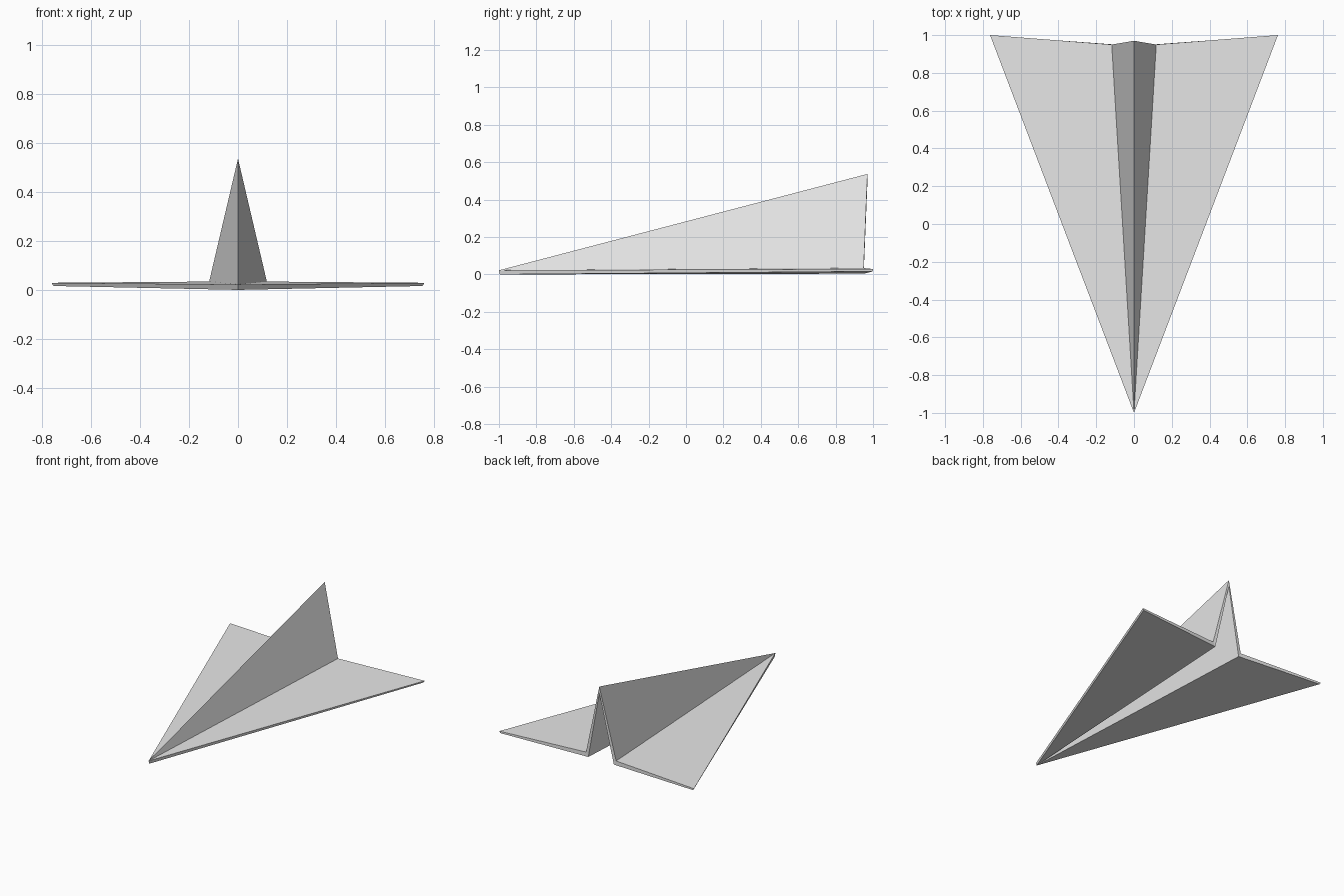
import bpy

cube = bpy.data.objects.get("Cube")
if cube:
    bpy.data.objects.remove(cube, do_unlink=True)

# Plain paper colour
paper = bpy.data.materials.new("paper_grey")
paper.use_nodes = True
colour = (0.8, 0.8, 0.8, 1)
paper.diffuse_color = colour
paper.node_tree.nodes["Principled BSDF"].inputs["Base Color"].default_value = colour

# Half of the folded sheet: nose, wing tip, fold root, keel apex
upper = [(0, -1, 0.022), (0.762, 1, 0.029), (0.118, 0.95, 0.034), (0, 0.97, 0.537)]
lower = [(0, -0.995, 0), (0.755, 0.998, 0.016), (0.1, 0.95, 0.004), (0, 0.97, 0.49)]
NOSE, TIP, ROOT, APEX = range(4)
n = len(upper)

# Wing and keel panels on both sides of the paper
panels = [(NOSE, TIP, ROOT), (NOSE, ROOT, APEX)]
faces = panels + [tuple(i + n for i in reversed(p)) for p in panels]
# Paper edges along the leading edge and the tail
for a, b in ((NOSE, TIP), (TIP, ROOT), (ROOT, APEX)):
    faces.append((b, a, a + n, b + n))

mesh = bpy.data.meshes.new("folded_paper_plane")
mesh.from_pydata(upper + lower, [], faces)
mesh.materials.append(paper)
plane = bpy.data.objects.new("folded_paper_plane", mesh)
bpy.context.collection.objects.link(plane)

# Second wing and keel side
mirror = plane.modifiers.new("other_half", "MIRROR")
mirror.use_axis[0] = True
mirror.use_clip = True
mirror.merge_threshold = 0.0005
